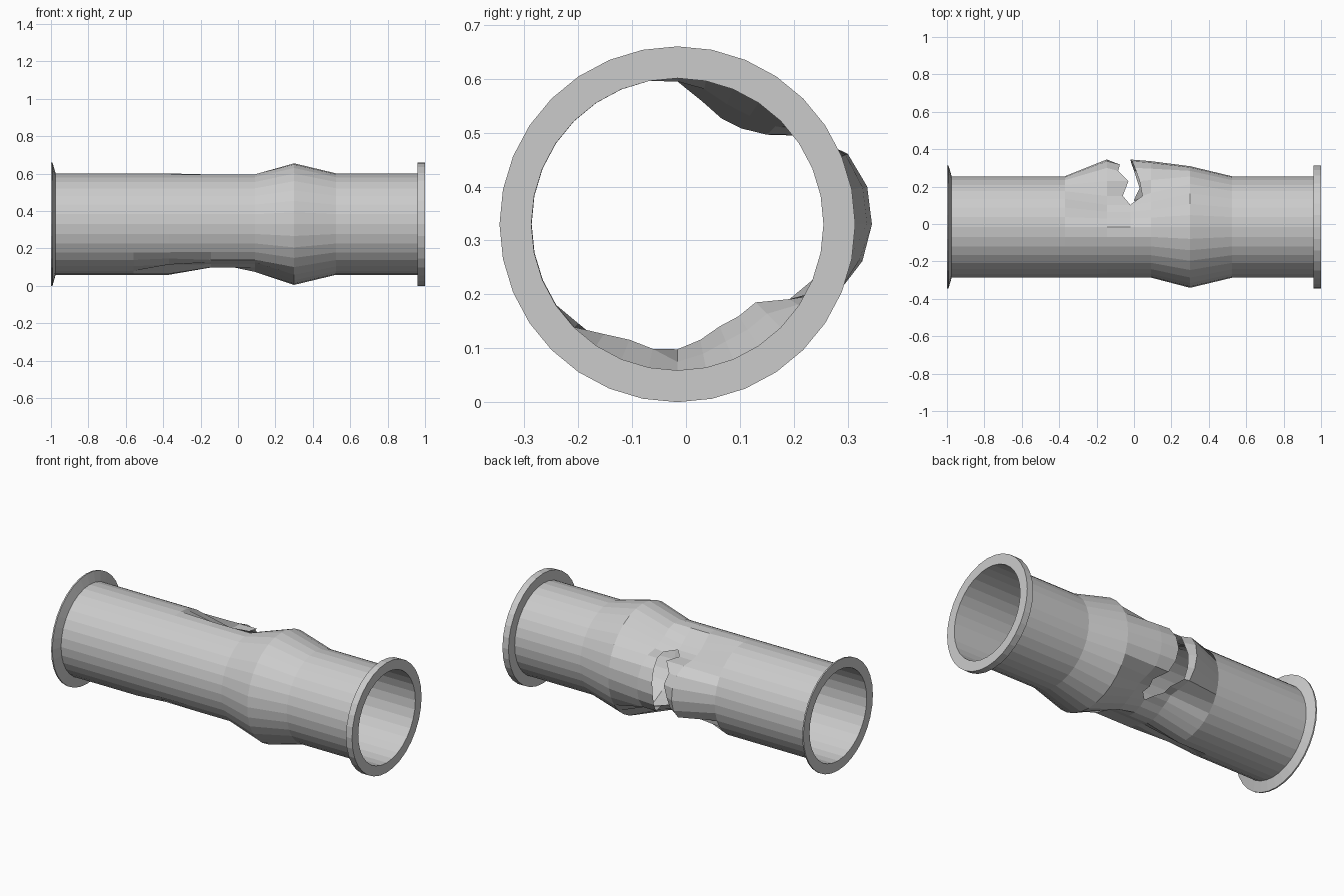
import bpy, bmesh
from math import sin, cos, radians

if "Cube" in bpy.data.objects:
    bpy.data.objects.remove(bpy.data.objects["Cube"])

N, R, FLANGE = 32, 0.271, 0.33
CY, CZ = -0.016, 0.33
ANGLES = [i * 360 / N for i in range(N)]      # 0 = top, 90 = back (+y)


def sample(keys, a):
    """Piecewise linear lookup of a value at angle a."""
    for (a0, v0), (a1, v1) in zip(keys, keys[1:]):
        if a0 <= a <= a1:
            return v0 + (v1 - v0) * (a - a0) / (a1 - a0)
    return keys[-1][1]


def plain(x, r):
    return [(x, r)] * N


def loft(name, rings):
    """Skin a list of rings, each holding (x, radius) per angle."""
    bm = bmesh.new()
    rows = [[bm.verts.new((x, CY + r * sin(radians(a)), CZ + r * cos(radians(a))))
             for a, (x, r) in zip(ANGLES, ring)] for ring in rings]
    for p, q in zip(rows, rows[1:]):
        for i in range(N):
            j = (i + 1) % N
            bm.faces.new((p[i], p[j], q[j], q[i]))
    bmesh.ops.recalc_face_normals(bm, faces=bm.faces)
    mesh = bpy.data.meshes.new(name)
    bm.to_mesh(mesh)
    bm.free()
    obj = bpy.data.objects.new(name, mesh)
    bpy.context.collection.objects.link(obj)
    return obj


# Crushed and burst cross-section at the break
burst = [(0, .265), (11.25, .233), (28, .203), (45, .235), (56.25, .295), (67.5, .342),
         (78.75, .359), (90, .361), (101.25, .35), (112.5, .325), (123.75, .25),
         (135, .205), (157.5, .205), (180, .232), (193, .236), (207, .23),
         (225, .27), (360, .271)]
# Jagged x position of each torn lip
left_tear = [(0, -.02), (33.75, -.02), (45, -.06), (56.25, -.03), (67.5, -.085), (78.75, -.075),
             (90, -.10), (101.25, -.11), (112.5, -.12), (123.75, -.09), (135, -.10),
             (146.25, -.05), (157.5, -.02), (360, -.02)]
right_tear = [(0, -.02), (33.75, -.02), (45, .045), (56.25, .03), (67.5, .005), (78.75, -.01),
              (90, -.02), (101.25, -.015), (112.5, .0), (123.75, .03), (135, .0),
              (146.25, .02), (157.5, -.02), (360, -.02)]

edge = [sample(burst, a) for a in ANGLES]

# Left pipe half: straight, then flaring into the torn lip
dent = [(-.37, .235 if i == 18 else .26 if i in (19, 20) else R) for i in range(N)]
shoulder = [(-.145, e) for e in edge]
left_lip = [(sample(left_tear, a), e * (.95 if 60 < a < 115 else 1))
            for a, e in zip(ANGLES, edge)]
loft("left_pipe", [plain(-1, R), plain(-.56, R), dent, shoulder, left_lip])

# Right pipe half: torn lip, swollen collar, then straight
right_lip = [(sample(right_tear, a), e) for a, e in zip(ANGLES, edge)]
neck = [(.09, e if a > 190 or a < 5 else e + (.325 - e) * .25) for a, e in zip(ANGLES, edge)]
loft("right_pipe", [right_lip, neck, plain(.3, .325), plain(.525, R), plain(1, R)])

# End flanges
loft("left_flange", [plain(-1, R), plain(-1, FLANGE), plain(-.992, FLANGE), plain(-.975, R)])
loft("right_flange", [plain(.96, R), plain(.96, FLANGE), plain(1, FLANGE), plain(1, R)])
